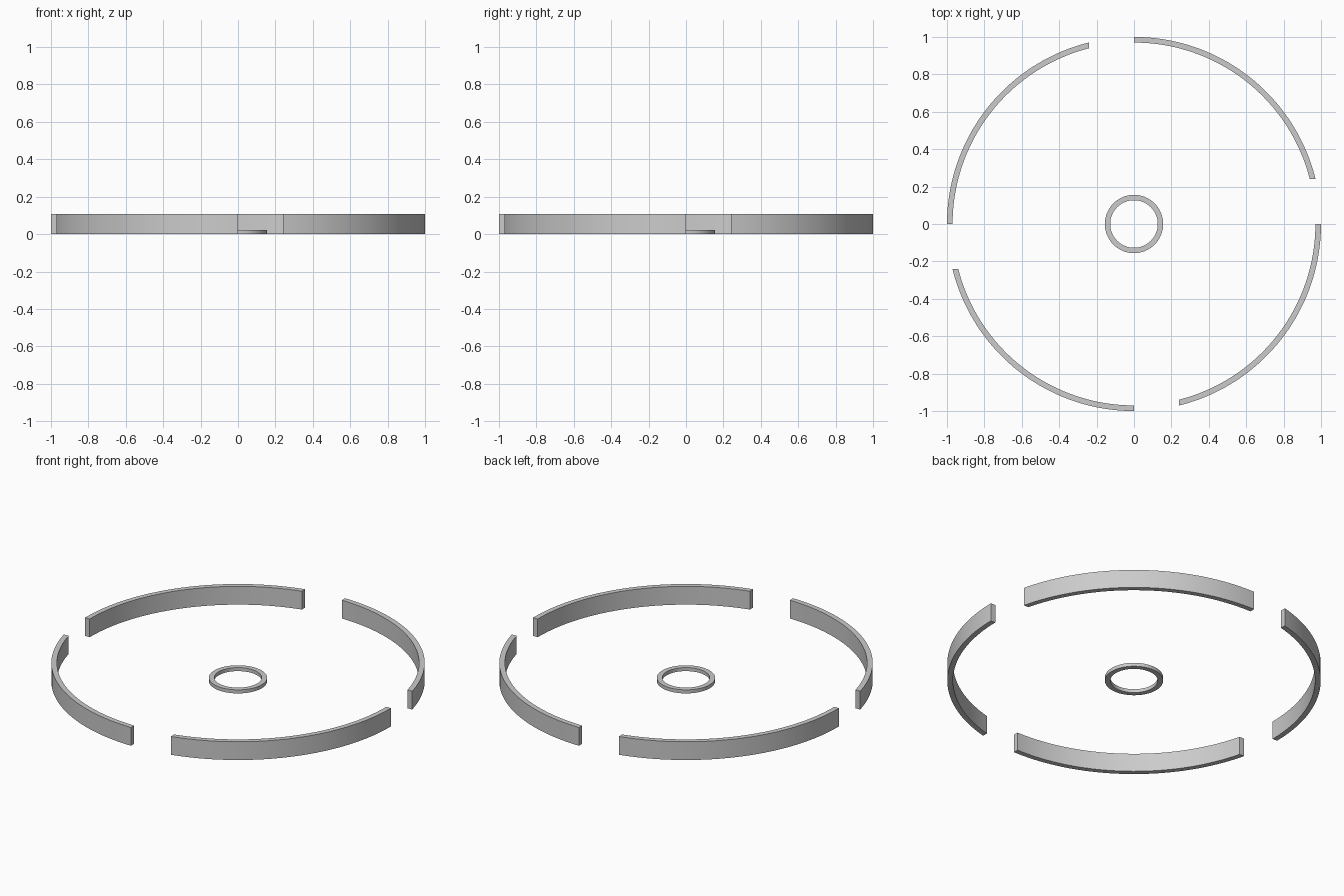
import bpy, bmesh
from math import asin, cos, sin, pi

if "Cube" in bpy.data.objects:
    bpy.data.objects.remove(bpy.data.objects["Cube"])

R_OUT, R_IN, HEIGHT, GAP = 1.0, 0.97, 0.108, 0.24


def strip(name, outer, inner, height, closed):
    """Extrude a band between two matching outlines upward from z = 0."""
    bm = bmesh.new()
    n = len(outer)
    vo = [bm.verts.new((x, y, 0)) for x, y in outer]
    vi = [bm.verts.new((x, y, 0)) for x, y in inner]
    for i in range(n if closed else n - 1):
        j = (i + 1) % n
        bm.faces.new((vo[i], vo[j], vi[j], vi[i]))
    top = bmesh.ops.extrude_face_region(bm, geom=bm.faces[:])["geom"]
    bmesh.ops.translate(bm, vec=(0, 0, height),
                        verts=[v for v in top if isinstance(v, bmesh.types.BMVert)])
    bmesh.ops.recalc_face_normals(bm, faces=bm.faces[:])
    mesh = bpy.data.meshes.new(name)
    bm.to_mesh(mesh)
    bm.free()
    obj = bpy.data.objects.new(name, mesh)
    bpy.context.collection.objects.link(obj)
    bpy.ops.object.select_all(action='DESELECT')
    obj.select_set(True)
    bpy.context.view_layer.objects.active = obj
    bpy.ops.object.shade_smooth_by_angle(angle=pi / 6)
    return obj


def arc(r, start, end, n):
    return [(r * cos(start + (end - start) * i / n),
             r * sin(start + (end - start) * i / n)) for i in range(n + 1)]


# Four outer wall segments, with gaps cut parallel to the axes
for k in range(4):
    turn = k * pi / 2
    outer = arc(R_OUT, asin(GAP / R_OUT) + turn, pi / 2 + turn, 40)
    inner = arc(R_IN, asin(GAP / R_IN) + turn, pi / 2 + turn, 40)
    strip(f"wall_segment_{k + 1}", outer, inner, HEIGHT, False)

# Low ring in the centre
strip("centre_ring", arc(0.156, 0, 2 * pi, 64)[:-1],
      arc(0.127, 0, 2 * pi, 64)[:-1], 0.021, True)
